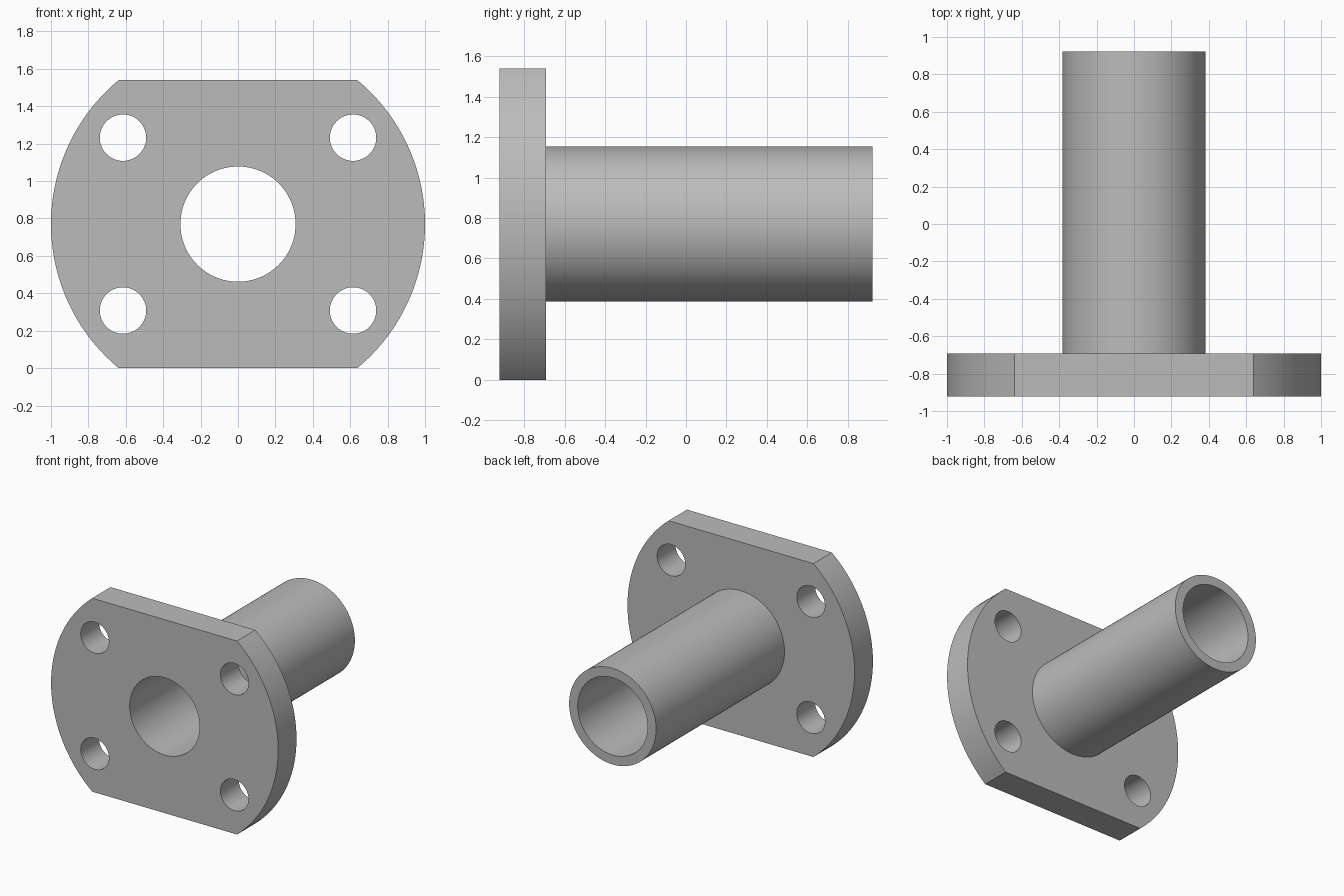
import bpy
import math

if "Cube" in bpy.data.objects:
    bpy.data.objects.remove(bpy.data.objects["Cube"], do_unlink=True)

AXIS_Z = 0.77          # height of the bore axis
FRONT, SEAT, BACK = -0.923, -0.692, 0.923

steel = bpy.data.materials.new("grey_metal")
steel.use_nodes = True
grey = (0.5, 0.5, 0.5, 1)
steel.diffuse_color = grey
steel.node_tree.nodes["Principled BSDF"].inputs["Base Color"].default_value = grey


def cylinder(name, radius, y0, y1, x=0, z=AXIS_Z, sides=96):
    """Cylinder lying along y between y0 and y1."""
    bpy.ops.mesh.primitive_cylinder_add(
        vertices=sides, radius=radius, depth=y1 - y0,
        location=(x, (y0 + y1) / 2, z), rotation=(math.pi / 2, 0, 0))
    obj = bpy.context.object
    obj.name = name
    obj.data.materials.append(steel)
    return obj


def combine(target, tool, operation):
    """Apply a boolean and discard the tool."""
    mod = target.modifiers.new(operation.lower(), "BOOLEAN")
    mod.operation = operation
    mod.solver = "EXACT"
    mod.object = tool
    bpy.context.view_layer.objects.active = target
    bpy.ops.object.modifier_apply(modifier=mod.name)
    bpy.data.objects.remove(tool, do_unlink=True)


# Round flange plate trimmed flat at top and bottom
body = cylinder("flanged_sleeve", 1, FRONT, SEAT, sides=128)
bpy.ops.mesh.primitive_cube_add(size=1, location=(0, FRONT, AXIS_Z))
trim = bpy.context.object
trim.scale = (3, 2, 2 * AXIS_Z)
trim.data.materials.append(steel)
combine(body, trim, "INTERSECT")

# Sleeve behind the flange, with a bore right through
combine(body, cylinder("sleeve", 0.383, FRONT + 0.1, BACK), "UNION")
combine(body, cylinder("bore", 0.308, FRONT - 0.1, BACK + 0.1), "DIFFERENCE")

# Four bolt holes
for sx in (-1, 1):
    for sz in (-1, 1):
        hole = cylinder("bolt_hole", 0.124, FRONT - 0.1, SEAT + 0.1,
                        x=sx * 0.615, z=AXIS_Z + sz * 0.462, sides=64)
        combine(body, hole, "DIFFERENCE")

# Smooth round walls, crisp rims
bpy.ops.object.select_all(action="DESELECT")
body.select_set(True)
bpy.context.view_layer.objects.active = body
bpy.ops.object.shade_smooth_by_angle(angle=math.radians(30))
